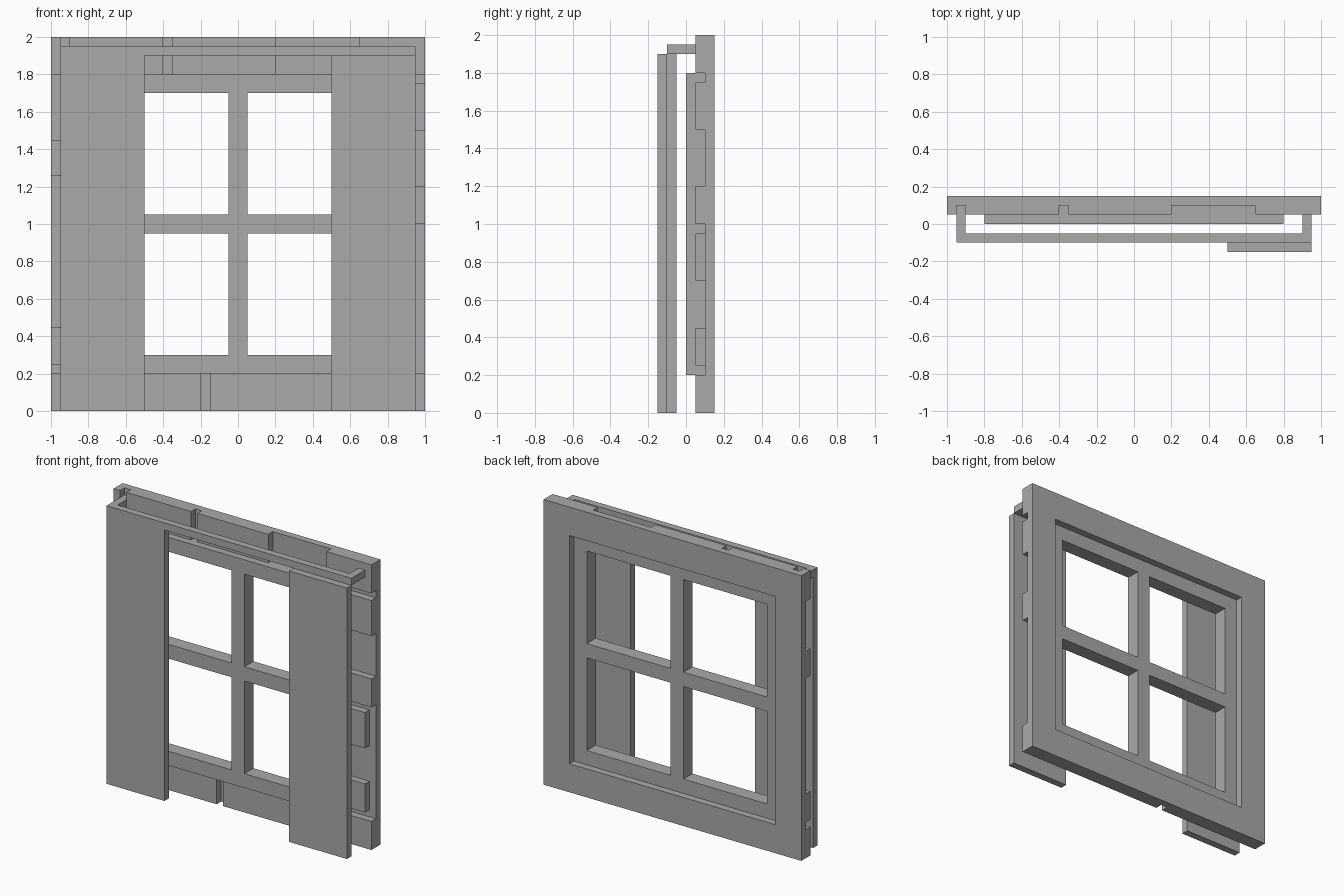
import bpy
import bmesh
from mathutils import Matrix, Vector

old = bpy.data.objects.get("Cube")
if old:
    bpy.data.objects.remove(old, do_unlink=True)

GREY = (0.4, 0.4, 0.4, 1.0)
mat = bpy.data.materials.new("plain_grey")
mat.use_nodes = True
mat.diffuse_color = GREY
mat.node_tree.nodes["Principled BSDF"].inputs["Base Color"].default_value = GREY


def build(name, boxes):
    """Make one object from boxes given as (x range, y range, z range)."""
    bm = bmesh.new()
    for ranges in boxes:
        lo = Vector([r[0] for r in ranges])
        hi = Vector([r[1] for r in ranges])
        place = Matrix.Translation((lo + hi) / 2) @ Matrix.Diagonal((*(hi - lo), 1))
        bmesh.ops.create_cube(bm, size=1, matrix=place)
    mesh = bpy.data.meshes.new(name)
    bm.to_mesh(mesh)
    bm.free()
    mesh.materials.append(mat)
    obj = bpy.data.objects.new(name, mesh)
    bpy.context.collection.objects.link(obj)
    return obj


def ring(half_x, z0, z1, width, y):
    """Four abutting bars around a rectangular opening."""
    inner = half_x - width
    return [((-half_x, half_x), y, (z0, z0 + width)),
            ((-half_x, half_x), y, (z1 - width, z1)),
            ((-half_x, -inner), y, (z0 + width, z1 - width)),
            ((inner, half_x), y, (z0 + width, z1 - width))]


BACK, STONE, SASH = (0.1, 0.15), (0.05, 0.1), (0.0, 0.1)
HANG, FRONT = (-0.1, -0.05), (-0.15, -0.1)

# Rear wall surround
build("wall_surround", ring(1, 0, 2, 0.2, BACK))

# Separate stones on the front of the surround
build("top_stones", [(x, STONE, (1.8, 2)) for x in
                     ((-1, -0.95), (-0.9, -0.4), (-0.35, 0.2), (0.65, 1))])
build("bottom_stones", [(x, STONE, (0, 0.2)) for x in ((-1, -0.2), (-0.15, 1))])
build("left_stones",
      [((0.8, 1), STONE, z) for z in ((1.5, 1.75), (1, 1.2))] +
      [((0.8, 0.95), STONE, z) for z in ((0.7, 0.95), (0.25, 0.45))])
build("right_stones", [((-1, -0.8), STONE, z) for z in ((1.26, 1.45), (0.25, 0.45))])

# Window sash with crossed glazing bars
build("window_sash", ring(0.8, 0.2, 1.8, 0.1, SASH) + [
    ((-0.05, 0.05), SASH, (0.3, 1.7)),
    ((-0.7, -0.05), SASH, (0.95, 1.05)),
    ((0.05, 0.7), SASH, (0.95, 1.05))])

# Curtain rail with end brackets
RAIL_Z = (1.9, 1.95)
build("curtain_rail", [((-0.95, 0.95), HANG, RAIL_Z),
                       ((-0.95, -0.9), (-0.05, 0.1), RAIL_Z),
                       ((0.9, 0.95), (-0.05, 0.05), RAIL_Z)])

# Hanging curtains
build("right_curtain", [((-0.95, -0.5), HANG, (0, 1.9))])
build("left_curtain", [((0.5, 0.95), FRONT, (0, 1.9))])
